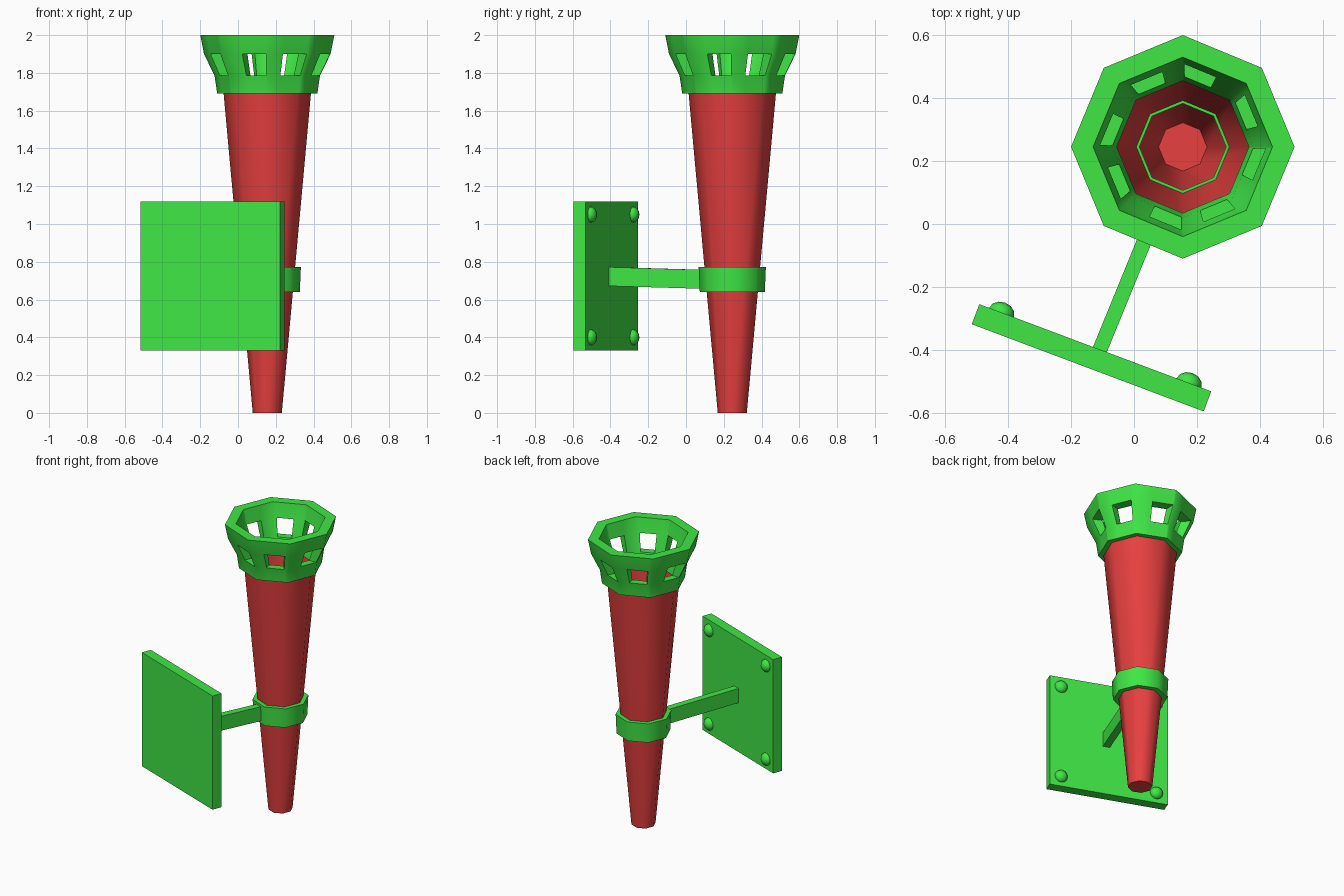
import bpy, bmesh, math
from mathutils import Vector, Matrix

if "Cube" in bpy.data.objects:
    bpy.data.objects.remove(bpy.data.objects["Cube"])

AXIS = Vector((0.155, 0.245, 0))      # centre line of the torch
PLATE = Vector((-0.135, -0.425, 0.725))
TURN = math.radians(-20.6)            # plate rotation about z
SIDES = 8


def material(name, rgb):
    m = bpy.data.materials.new(name)
    m.diffuse_color = (*rgb, 1)
    m.use_nodes = True
    m.node_tree.nodes["Principled BSDF"].inputs["Base Color"].default_value = m.diffuse_color
    return m


green = material("green", (0.05, 0.8, 0.06))
red = material("red", (0.8, 0.05, 0.05))


def finish(name, bm, mat, smooth=None):
    bmesh.ops.recalc_face_normals(bm, faces=bm.faces)
    me = bpy.data.meshes.new(name)
    bm.to_mesh(me)
    bm.free()
    me.materials.append(mat)
    ob = bpy.data.objects.new(name, me)
    bpy.context.collection.objects.link(ob)
    if smooth:
        bpy.ops.object.select_all(action='DESELECT')
        ob.select_set(True)
        bpy.context.view_layer.objects.active = ob
        bpy.ops.object.shade_smooth_by_angle(angle=math.radians(smooth))
    return ob


def ring_loop(bm, r, z):
    steps = [2 * math.pi * i / SIDES for i in range(SIDES)]
    return [bm.verts.new(AXIS + Vector((r * math.cos(a), r * math.sin(a), z))) for a in steps]


def bridge(bm, a, b):
    for i in range(SIDES):
        j = (i + 1) % SIDES
        bm.faces.new((a[i], a[j], b[j], b[i]))


def box(name, size, matrix, mat):
    bm = bmesh.new()
    bmesh.ops.create_cube(bm, size=1, matrix=matrix @ Matrix.Diagonal((*size, 1)))
    return finish(name, bm, mat)


# Tapered open torch body with a closed foot
bm = bmesh.new()
foot, top = ring_loop(bm, 0.077, 0), ring_loop(bm, 0.232, 1.70)
bridge(bm, foot, top)
bm.faces.new(foot[::-1])
finish("torch_body", bm, red, 50)

# Holder band around the body
bm = bmesh.new()
band = [ring_loop(bm, r, z) for r, z in
        ((0.172, 0.64), (0.178, 0.773), (0.138, 0.773), (0.138, 0.64))]
for k in range(4):
    bridge(bm, band[k], band[(k + 1) % 4])
finish("holder_band", bm, green, 50)

# Flared basket rim with one window in each side
heights = (1.69, 1.785, 1.9, 2.0)
outer = list(zip((0.265, 0.279, 0.335, 0.355), heights))
inner = list(zip((0.21, 0.225, 0.265, 0.285), heights))
profile = outer + inner[::-1]
bm = bmesh.new()
columns = []
for i in range(SIDES):
    a0, a1 = (-2 * math.pi * (i + s) / SIDES for s in (0, 1))
    p = Vector((math.cos(a0), math.sin(a0), 0))
    q = Vector((math.cos(a1), math.sin(a1), 0))
    for t in ((0, 0.12, 0.65) if i % 2 else (0, 0.03, 0.56)):
        d = p.lerp(q, t)
        columns.append([bm.verts.new(AXIS + d * r + Vector((0, 0, z))) for r, z in profile])
for c, col in enumerate(columns):
    nxt = columns[(c + 1) % len(columns)]
    window = c % 3 == 1
    for k in range(8):
        if window and k in (1, 5):
            continue
        m = (k + 1) % 8
        bm.faces.new((col[k], nxt[k], nxt[m], col[m]))
    if window:
        bm.faces.new((col[1], nxt[1], nxt[6], col[6]))   # sill
        bm.faces.new((col[2], nxt[2], nxt[5], col[5]))   # head
        for side in (col, nxt):                          # jambs
            bm.faces.new((side[1], side[2], side[5], side[6]))
finish("basket_rim", bm, green, 50)

# Square wall plate
frame = Matrix.Translation(PLATE) @ Matrix.Rotation(TURN, 4, 'Z')
box("wall_plate", (0.787, 0.068, 0.79), frame, green)

# Arm from plate to band, dropping slightly
start = Vector((-0.112, -0.408, 0.722))
end = Vector((0.097, 0.103, 0.707))
span = end - start
arm = Matrix.Translation((start + end) / 2) @ span.to_track_quat('Y', 'Z').to_matrix().to_4x4()
box("arm", (0.047, span.length, 0.10), arm, green)

# Domed bolts in the plate corners
for n, (sx, sz) in enumerate([(-1, -1), (-1, 1), (1, -1), (1, 1)], 1):
    bm = bmesh.new()
    m = frame @ Matrix.Translation((sx * 0.318, 0.034, sz * 0.325))
    bmesh.ops.create_uvsphere(bm, u_segments=12, v_segments=8, radius=0.042, matrix=m @ Matrix.Diagonal((1, 0.8, 1, 1)))
    finish(f"bolt_{n}", bm, green, 50)
